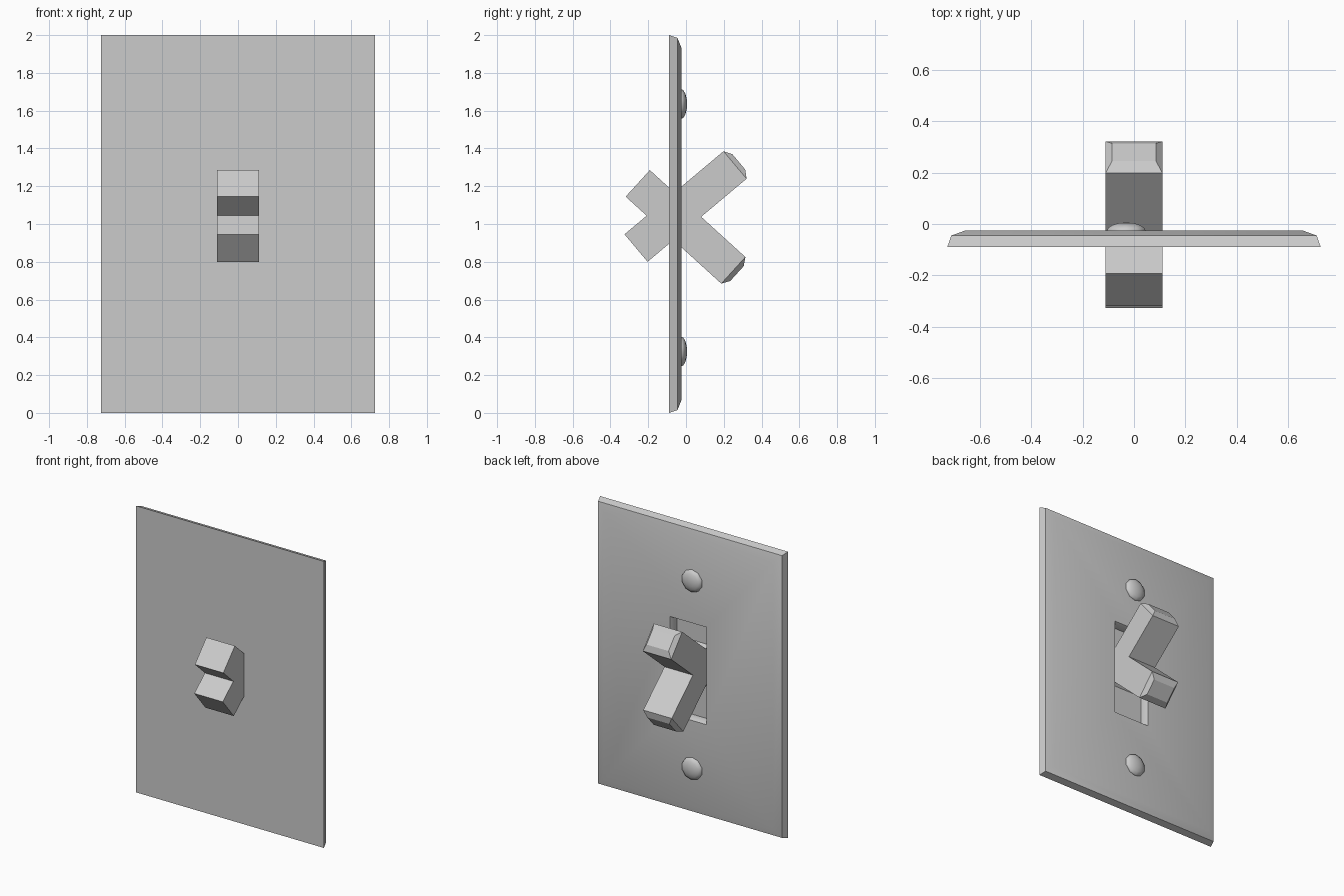
import bpy, bmesh
from math import radians
from mathutils import Matrix

if "Cube" in bpy.data.objects:
    bpy.data.objects.remove(bpy.data.objects["Cube"])


def rect_loft(name, rings):
    """Capped loft through rectangles (half width, half height, depth along +y)."""
    bm = bmesh.new()
    loops = []
    for w, h, y in rings:
        loops.append([bm.verts.new((sx * w, y, sz * h))
                      for sx, sz in ((-1, -1), (1, -1), (1, 1), (-1, 1))])
    for a, b in zip(loops, loops[1:]):
        for i in range(4):
            j = (i + 1) % 4
            bm.faces.new((a[i], a[j], b[j], b[i]))
    bm.faces.new(loops[0])
    bm.faces.new(loops[-1])
    bmesh.ops.recalc_face_normals(bm, faces=bm.faces)
    return add_object(name, bm)


def add_object(name, bm):
    mesh = bpy.data.meshes.new(name)
    bm.to_mesh(mesh)
    bm.free()
    ob = bpy.data.objects.new(name, mesh)
    bpy.context.collection.objects.link(ob)
    return ob


def smooth(ob, angle):
    bpy.ops.object.select_all(action='DESELECT')
    ob.select_set(True)
    bpy.context.view_layer.objects.active = ob
    bpy.ops.object.shade_smooth_by_angle(angle=radians(angle))


# Cover plate: bevelled rim, then a recessed slot with a closed floor
plate = rect_loft("cover_plate", [
    (0.725, 1.0, -0.089), (0.71, 0.985, -0.045), (0.655, 0.935, -0.025),
    (0.14, 0.34, -0.025), (0.13, 0.33, -0.045), (0.13, 0.33, -0.085)])
plate.location.z = 1.0
smooth(plate, 30)

# Two crossed toggle levers with tapered tips
for name, tilt, y, z in (("lever_up", 40, -0.0025, 1.0925),
                         ("lever_down", -42.3, -0.0025, 0.985)):
    lever = rect_loft(name, [(0.11, 0.095, -0.342), (0.11, 0.095, 0.342),
                             (0.085, 0.053, 0.368)])
    lever.location = (0, y, z)
    lever.rotation_euler.x = radians(tilt)

# Domed screw heads
for name, z in (("screw_top", 1.635), ("screw_bottom", 0.325)):
    bm = bmesh.new()
    bmesh.ops.create_uvsphere(bm, u_segments=10, v_segments=8, radius=1.0)
    bmesh.ops.transform(bm, verts=bm.verts,
                        matrix=Matrix.Diagonal((0.08, 0.08, 0.034, 1)))
    bmesh.ops.rotate(bm, verts=bm.verts, matrix=Matrix.Rotation(radians(-90), 3, 'X'))
    screw = add_object(name, bm)
    screw.location = (-0.03, -0.028, z)
    smooth(screw, 60)
